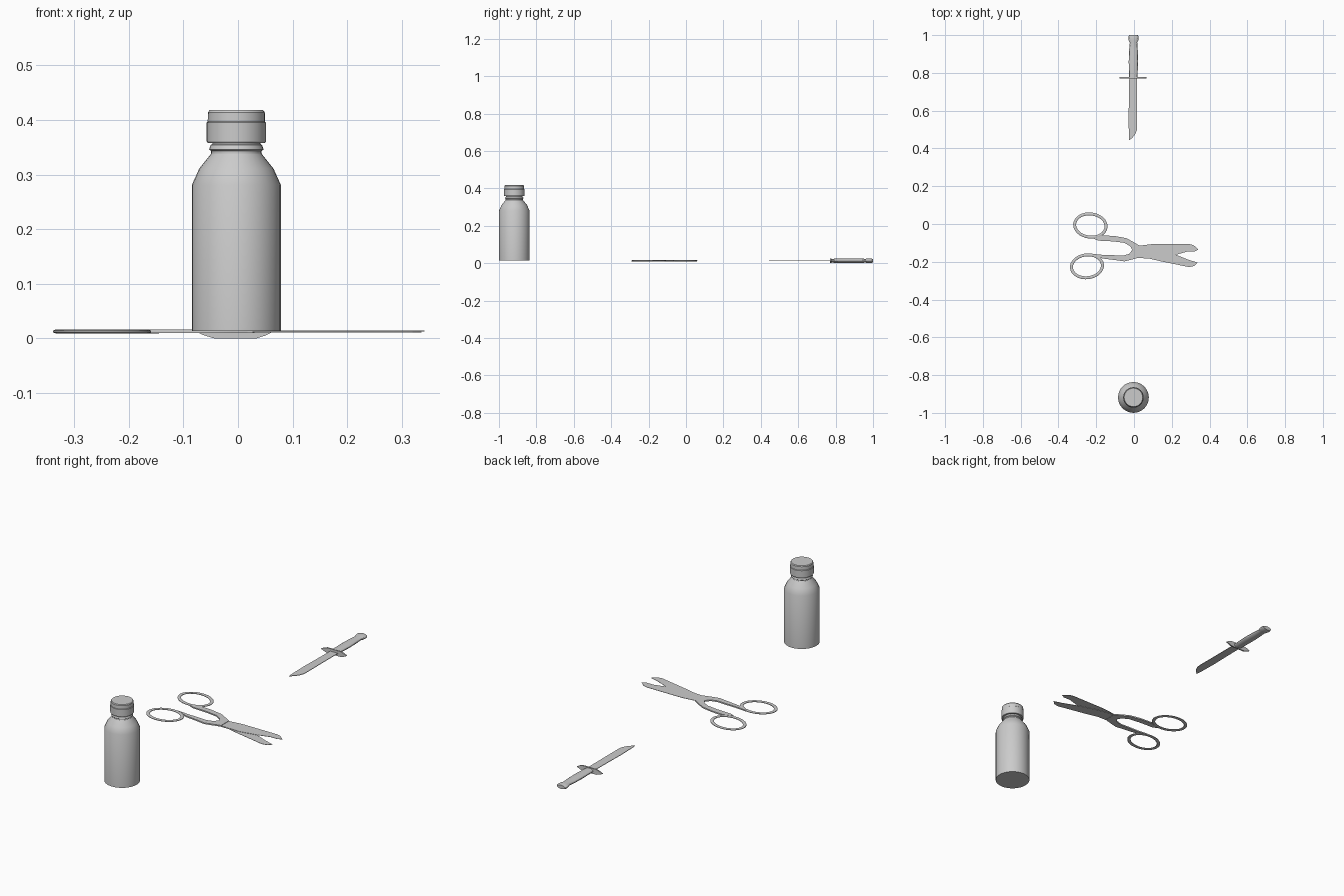
import bpy, bmesh, math

if "Cube" in bpy.data.objects:
    bpy.data.objects.remove(bpy.data.objects["Cube"])


def make(name, bm):
    bmesh.ops.recalc_face_normals(bm, faces=bm.faces[:])
    me = bpy.data.meshes.new(name)
    bm.to_mesh(me)
    bm.free()
    ob = bpy.data.objects.new(name, me)
    bpy.context.collection.objects.link(ob)
    bpy.ops.object.select_all(action='DESELECT')
    bpy.context.view_layer.objects.active = ob
    ob.select_set(True)
    bpy.ops.object.shade_smooth_by_angle(angle=math.radians(30))
    return ob


def loft(name, rings, cyclic=False):
    """Skin a list of closed rings; cap the ends unless cyclic."""
    bm = bmesh.new()
    vs = [[bm.verts.new(p) for p in r] for r in rings]
    n = len(vs[0])
    pairs = list(zip(vs, vs[1:])) + ([(vs[-1], vs[0])] if cyclic else [])
    for a, b in pairs:
        for i in range(n):
            j = (i + 1) % n
            bm.faces.new((a[i], a[j], b[j], b[i]))
    if not cyclic:
        bm.faces.new(vs[0])
        bm.faces.new(vs[-1])
    return make(name, bm)


def plate(name, pts, z0, z1):
    """Flat outline given thickness."""
    return loft(name, [[(x, y, z) for x, y in pts] for z in (z0, z1)])


def lathe(name, prof, cx, cy, n=32):
    ang = [2 * math.pi * i / n for i in range(n)]
    return loft(name, [[(cx + r * math.cos(a), cy + r * math.sin(a), z) for a in ang]
                       for r, z in prof])


# Bottle and cap
BX, BY = -0.003, -0.9182
lathe("bottle_body", [(.0815, .0135), (.0815, .281), (.068, .311), (.048, .336),
                      (.046, .339), (.046, .343), (.050, .346), (.047, .354),
                      (.044, .356), (.044, .36)], BX, BY)
lathe("bottle_cap", [(.0525, .358), (.0545, .361), (.0545, .395), (.0525, .397),
                     (.052, .414), (.049, .418)], BX, BY)


# Scissors: finger rings
def finger_ring(name, cx, cy, a, b, tilt, w=.0085, h=.0037, zc=.0127):
    rings = []
    for i in range(32):
        t = 2 * math.pi * i / 32
        ring = []
        for k in range(8):
            s = 2 * math.pi * (k + .5) / 8
            x = (a - w + w * math.cos(s)) * math.cos(t)
            y = (b - w + w * math.cos(s)) * math.sin(t)
            ring.append((cx + x * math.cos(tilt) - y * math.sin(tilt),
                         cy + x * math.sin(tilt) + y * math.cos(tilt),
                         zc + h * math.sin(s)))
        rings.append(ring)
    loft(name, rings, cyclic=True)


finger_ring("upper_finger_ring", -.231, -.008, .092, .070, -.12)
finger_ring("lower_finger_ring", -.249, -.224, .091, .069, .12)

# Scissors: arms
plate("upper_arm", [(-.215, -.077), (-.165, -.06), (-.10, -.064), (-.04, -.075),
                    (.0, -.097), (.03, -.115), (.03, -.145), (-.008, -.138),
                    (-.02, -.118), (-.05, -.100), (-.11, -.092), (-.19, -.088)],
      .0095, .016)
plate("lower_arm", [(-.225, -.158), (-.16, -.164), (-.11, -.165), (-.06, -.168),
                    (-.025, -.158), (-.010, -.138), (.03, -.13), (.03, -.177),
                    (-.01, -.188), (-.05, -.198), (-.10, -.191), (-.165, -.183)],
      .0095, .016)

# Scissors: crossing blades
plate("lower_blade", [(.0, -.118), (.06, -.12), (.13, -.135), (.222, -.163),
                      (.29, -.19), (.336, -.204), (.32, -.222), (.292, -.228),
                      (.14, -.197), (.075, -.182), (.0, -.18)], .0112, .0127)
plate("upper_blade", [(.01, -.118), (.05, -.112), (.10, -.106), (.292, -.106),
                      (.315, -.112), (.3415, -.135), (.32, -.146), (.285, -.145),
                      (.222, -.163), (.13, -.18), (.01, -.175)], .0127, .0142)


# Knife: handle with flared pommel
def oval(y, x0, x1, hz):
    c, r = (x0 + x1) / 2, (x1 - x0) / 2
    return [(c + r * math.cos(2 * math.pi * k / 16), y,
             .013 + hz * math.sin(2 * math.pi * k / 16)) for k in range(16)]


loft("knife_handle", [oval(y, a, b, h) for y, a, b, h in
                      [(.772, -.026, .018, .0105), (.86, -.028, .022, .0115),
                       (.92, -.026, .020, .0115), (.96, -.022, .017, .0105),
                       (.972, -.028, .023, .0115), (.99, -.030, .025, .0115),
                       (1.0, -.026, .020, .0095)]])

# Knife: cross guard
guard = [(-.077, .0125), (-.062, .0055), (-.043, 0), (.034, 0), (.051, .0055),
         (.065, .0125), (.051, .0205), (.034, .026), (-.043, .026), (-.062, .0205)]
loft("knife_guard", [[(x, y, z) for x, z in guard] for y in (.770, .777)])

# Knife: thin blade with a curved tip
plate("knife_blade", [(-.025, .775), (-.027, .65), (-.029, .56), (-.027, .47),
                      (-.025, .443), (-.010, .455), (.006, .475), (.015, .497),
                      (.017, .52), (.017, .65), (.017, .775)], .0118, .0143)
